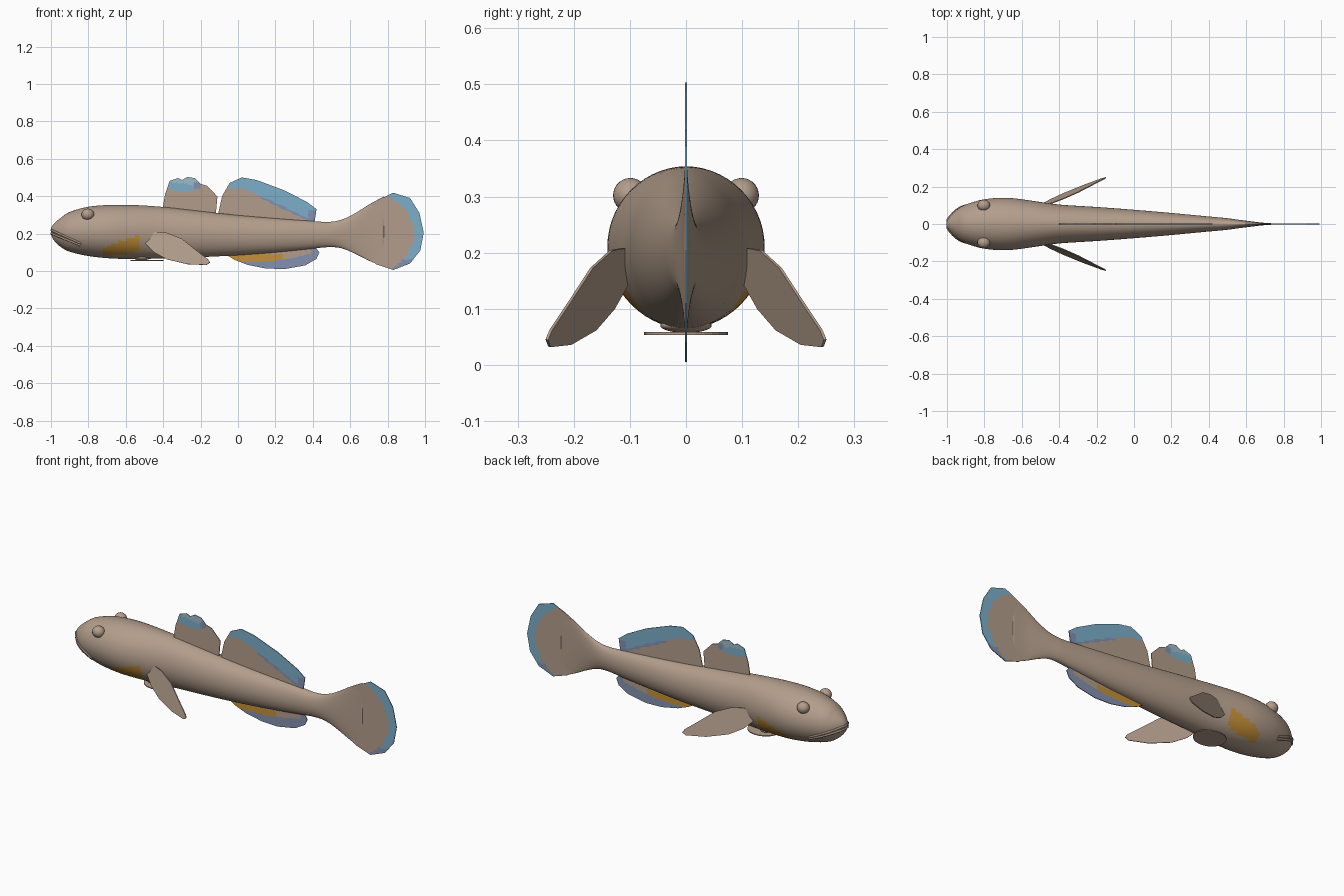
import bpy, bmesh, math
from mathutils import Vector

cube = bpy.data.objects.get("Cube")
if cube:
    bpy.data.objects.remove(cube)


def material(name, rgb):
    m = bpy.data.materials.new(name)
    m.use_nodes = True
    color = (*rgb, 1)
    m.diffuse_color = color
    bsdf = m.node_tree.nodes["Principled BSDF"]
    bsdf.inputs["Base Color"].default_value = color
    bsdf.inputs["Roughness"].default_value = 0.7
    return m


TAN, BLUE, VIOLET, GOLD, PALE, LIP = range(6)
PALETTE = [
    material("tan skin", (0.45, 0.34, 0.26)),
    material("fin blue", (0.2, 0.43, 0.6)),
    material("dusky violet", (0.23, 0.28, 0.44)),
    material("gold", (0.56, 0.28, 0.04)),
    material("pale blue", (0.34, 0.5, 0.57)),
    material("lip brown", (0.36, 0.27, 0.21)),
]


def make_object(name, bm, smooth=False):
    bmesh.ops.recalc_face_normals(bm, faces=bm.faces[:])
    mesh = bpy.data.meshes.new(name)
    bm.to_mesh(mesh)
    bm.free()
    for m in PALETTE:
        mesh.materials.append(m)
    for p in mesh.polygons:
        p.use_smooth = smooth
    obj = bpy.data.objects.new(name, mesh)
    bpy.context.collection.objects.link(obj)
    return obj


def thicken(obj, amount):
    mod = obj.modifiers.new("thickness", "SOLIDIFY")
    mod.thickness = amount
    mod.offset = 0


def spline(points, steps):
    """Smooth curve through all the points."""
    pts = [Vector(p) for p in points]
    out = []
    for i in range(len(pts) - 1):
        a, b = pts[i], pts[i + 1]
        ta = (b - pts[max(i - 1, 0)]) / 2
        tb = (pts[min(i + 2, len(pts) - 1)] - a) / 2
        for k in range(steps):
            t = k / steps
            s, q = t * t, t * t * t
            out.append(a * (2 * q - 3 * s + 1) + ta * (q - 2 * s + t)
                       + b * (3 * s - 2 * q) + tb * (q - s))
    return out + [pts[-1]]


# Body: elliptical sections given as x, top, bottom, half width
STATIONS = spline([
    (-1, .23, .195, .018), (-.985, .252, .165, .04), (-.95, .282, .13, .075),
    (-.9, .315, .103, .104), (-.8, .343, .08, .132), (-.68, .353, .067, .14),
    (-.55, .352, .064, .125), (-.4, .342, .067, .104), (-.2, .32, .074, .091),
    (0, .298, .084, .076), (.2, .281, .099, .059), (.38, .268, .117, .042),
    (.48, .262, .127, .033), (.55, .273, .122, .024), (.62, .305, .095, .015),
    (.7, .355, .055, .006), (.78, .398, .022, .002)], 6)
SIDES = 56


def body_color(c):
    cheek = -.72 < c.x < -.52
    if cheek and .085 + .2 * max(0, c.x + .62) < c.z < .125 + .34 * (c.x + .72):
        return GOLD
    return TAN


bm = bmesh.new()
rings = []
for x, top, low, width in STATIONS:
    mid, half = (top + low) / 2, (top - low) / 2
    angles = [math.tau * i / SIDES for i in range(SIDES)]
    rings.append([bm.verts.new((x, width * math.cos(a), mid + half * math.sin(a)))
                  for a in angles])
for r, s in zip(rings, rings[1:]):
    for i in range(SIDES):
        j = (i + 1) % SIDES
        face = bm.faces.new((r[i], r[j], s[j], s[i]))
        face.material_index = body_color(face.calc_center_median())
bm.faces.new(rings[0])
bm.faces.new(rings[-1])
make_object("body", bm, True)


def skin_y(x, z):
    """Half width of the body at a given length and height."""
    for a, b in zip(STATIONS, STATIONS[1:]):
        if a[0] <= x <= b[0]:
            _, top, low, width = a.lerp(b, (x - a[0]) / (b[0] - a[0]))
            h = (z - (top + low) / 2) / ((top - low) / 2)
            return width * math.sqrt(max(0, 1 - h * h))
    return 0


# Lips: two thin tubes wrapped around the snout
for name, front, corner in (("upper_lip", .218, .147), ("lower_lip", .2, .136)):
    side = []
    for i in range(13):
        t = i / 12
        x, z = -.84 - .158 * t, corner + (front - corner) * t
        side.append((x, skin_y(x, z), z))
    path = side + [(x, -y, z) for x, y, z in reversed(side)]
    curve = bpy.data.curves.new(name, "CURVE")
    curve.dimensions = "3D"
    curve.bevel_depth = .006
    curve.bevel_resolution = 2
    curve.use_fill_caps = True
    line = curve.splines.new("POLY")
    line.points.add(len(path) - 1)
    for p, co in zip(line.points, path):
        p.co = (*co, 1)
    curve.materials.append(PALETTE[LIP])
    bpy.context.collection.objects.link(bpy.data.objects.new(name, curve))


def ellipsoid(name, center, size):
    bm = bmesh.new()
    bmesh.ops.create_uvsphere(bm, u_segments=24, v_segments=14, radius=1)
    for v in bm.verts:
        v.co = Vector(center) + Vector(a * b for a, b in zip(v.co, size))
    make_object(name, bm, True)


def plate(name, outline, place):
    bm = bmesh.new()
    bm.faces.new([bm.verts.new(place(*p)) for p in outline])
    thicken(make_object(name, bm), .005)


# Eyes and pectoral fins, mirrored
PECTORAL = [(-.5, .15), (-.48, .19), (-.44, .208), (-.38, .204), (-.3, .172),
            (-.22, .108), (-.16, .062), (-.15, .045), (-.17, .032),
            (-.27, .036), (-.38, .062), (-.45, .1)]
for label, s in (("left", 1), ("right", -1)):
    # the fish faces -x, so its sides lie along y
    side = "back" if s > 0 else "front"
    ellipsoid(side + "_eye", (-.803, s * .099, .302), (.034, .031, .031))
    plate(side + "_pectoral_fin", PECTORAL,
          lambda x, z: (x, s * (.105 + .36 * (x + .5) + .2 * (.13 - z)), z))

# Pelvic disc under the belly
ellipsoid("pelvic_base", (-.515, 0, .07), (.045, .046, .013))
circle = [math.tau * i / 28 for i in range(28)]
plate("pelvic_fin", [(math.cos(a), math.sin(a)) for a in circle],
      lambda u, v: (-.487 + .088 * u, .075 * v, .056))


def fin(name, base, edge, color, cols=10, rows=20):
    """Thin upright sheet between two matching lines of (x, z) points."""
    def refine(points):
        out = []
        for a, b in zip(points, points[1:]):
            out += [Vector(a).lerp(Vector(b), k / cols) for k in range(cols)]
        return out + [Vector(points[-1])]

    bm = bmesh.new()
    grid = []
    for a, b in zip(refine(base), refine(edge)):
        line = [a.lerp(b, r / rows) for r in range(rows + 1)]
        grid.append([bm.verts.new((p.x, 0, p.y)) for p in line])
    for g, h in zip(grid, grid[1:]):
        for r in range(rows):
            face = bm.faces.new((g[r], h[r], h[r + 1], g[r + 1]))
            c = face.calc_center_median()
            face.material_index = color(c.x, c.z, (r + .5) / rows)
    thicken(make_object(name, bm), .004)


def along(x0, z0, x1, z1, n):
    return [(x0 + (x1 - x0) * i / (n - 1), z0 + (z1 - z0) * i / (n - 1))
            for i in range(n)]


# First dorsal fin with a blue patch near its ragged top
def first_color(x, z, t):
    if -.37 < x < -.235 and z > .425 + .1 * abs(x + .3):
        return BLUE if z < .475 - .1 * (x + .37) else PALE
    if -.235 <= x < -.2 and z > .44:
        return VIOLET if z < .475 else PALE
    return TAN


edge = [(-.4, .35), (-.39, .41), (-.365, .482), (-.32, .497), (-.3, .486),
        (-.27, .503), (-.23, .496), (-.2, .465), (-.165, .455), (-.11, .398),
        (-.118, .31)]
fin("first_dorsal_fin", along(-.4, .31, -.12, .28, len(edge)), edge, first_color)


# Second dorsal fin with a blue margin
def second_color(x, z, t):
    if x > .375 and z < .325:
        return VIOLET
    margin = .5 - .5 * max(0, x - .02) ** 1.1 - .035
    if x > -.05 and z > margin - .025:
        return BLUE
    if x > .12 and z > margin - .038:
        return VIOLET
    return TAN


edge = [(-.105, .31), (-.085, .4), (-.045, .47), (.02, .5), (.1, .486),
        (.25, .43), (.37, .368), (.42, .33), (.41, .265)]
fin("second_dorsal_fin", along(-.1, .28, .4, .24, len(edge)), edge, second_color)


# Anal fin: gold near the body, violet outside
def anal_color(x, z, t):
    if z < .05 + .2 * max(0, x - .18) or x > .39:
        return VIOLET
    return GOLD if x < .24 and z < .09 else TAN


edge = [(-.06, .085), (-.02, .06), (.05, .033), (.15, .013), (.25, .01),
        (.36, .03), (.42, .065), (.435, .1), (.41, .13)]
fin("anal_fin", along(-.05, .11, .39, .15, len(edge)), edge, anal_color)


# Tail fin with a blue rim
def tail_color(x, z, t):
    if ((x - .66) / .28) ** 2 + ((z - .2) / .23) ** 2 < 1:
        return TAN
    return VIOLET if z < .06 else BLUE


edge = [(.74, .375), (.83, .418), (.92, .39), (.97, .31), (.993, .205),
        (.975, .11), (.92, .04), (.83, .005), (.74, .035)]
fin("tail_fin", along(.7, .345, .7, .065, len(edge)), edge, tail_color)
